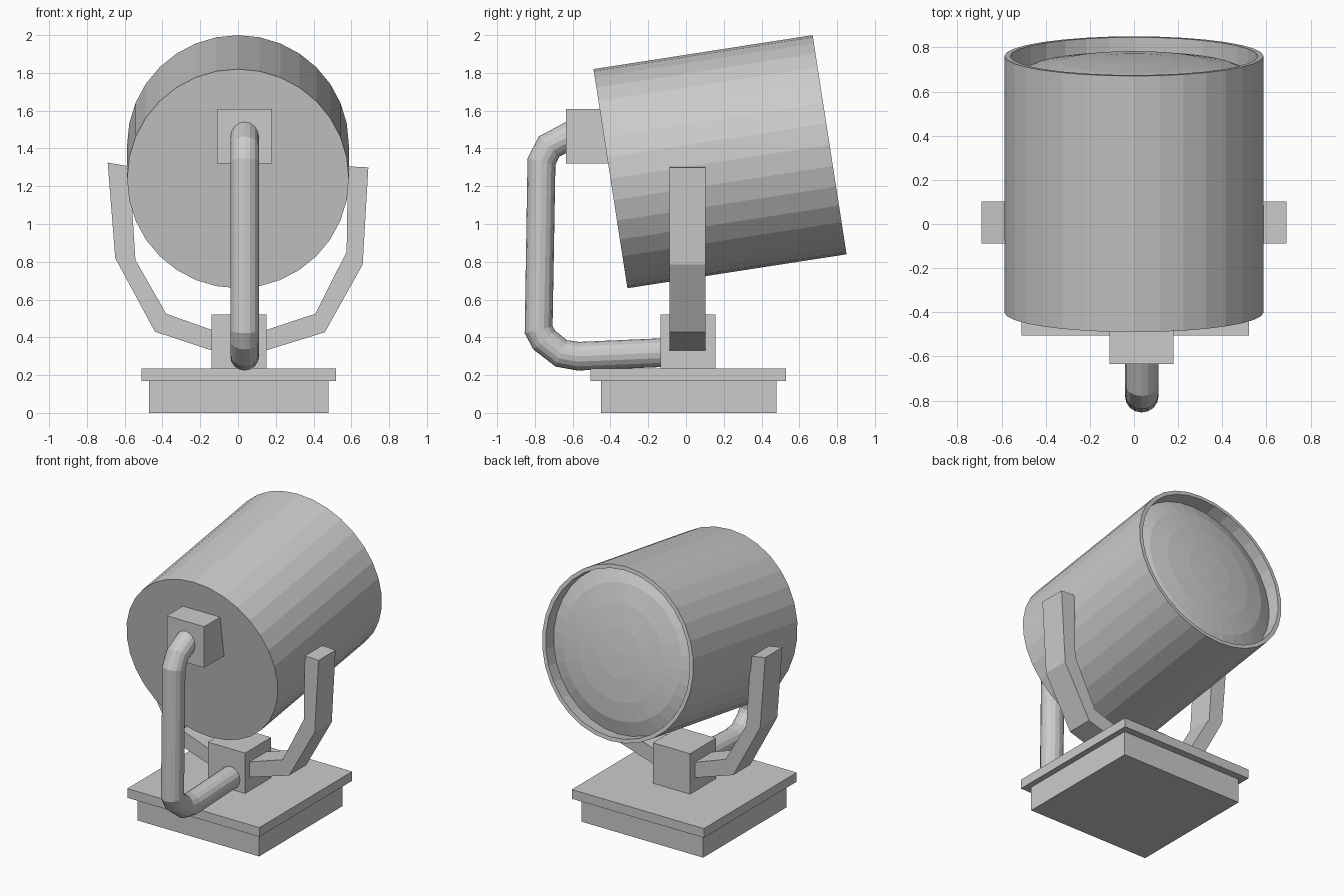
import bpy, bmesh
from math import radians, tau
from mathutils import Vector, Matrix

if "Cube" in bpy.data.objects:
    bpy.data.objects.remove(bpy.data.objects["Cube"])


def add_mesh(name, bm):
    bmesh.ops.recalc_face_normals(bm, faces=bm.faces)
    mesh = bpy.data.meshes.new(name)
    bm.to_mesh(mesh)
    bm.free()
    obj = bpy.data.objects.new(name, mesh)
    bpy.context.collection.objects.link(obj)
    return obj


def box(name, lo, hi):
    lo, hi = Vector(lo), Vector(hi)
    bm = bmesh.new()
    bmesh.ops.create_cube(bm, size=1, matrix=Matrix.Translation((lo + hi) / 2) @ Matrix.Diagonal((hi - lo).to_4d()))
    return add_mesh(name, bm)


def lathe(name, profile, sides):
    bm = bmesh.new()
    verts = [bm.verts.new((0, r, h)) for r, h in profile]
    edges = [bm.edges.new(pair) for pair in zip(verts, verts[1:])]
    bmesh.ops.spin(bm, geom=verts + edges, cent=(0, 0, 0), axis=(0, 0, 1), angle=tau, steps=sides)
    bmesh.ops.remove_doubles(bm, verts=bm.verts, dist=0.0005)
    return add_mesh(name, bm)


def strap(name, outer, inner, y0, y1):
    # Bent bar: quad cross-sections joined along the path
    bm = bmesh.new()
    rings = [[bm.verts.new(p) for p in ((ox, y0, oz), (ox, y1, oz), (ix, y1, iz), (ix, y0, iz))]
             for (ox, oz), (ix, iz) in zip(outer, inner)]
    for a, b in zip(rings, rings[1:]):
        for i in range(4):
            j = (i + 1) % 4
            bm.faces.new((a[i], a[j], b[j], b[i]))
    bm.faces.new(rings[0])
    bm.faces.new(rings[-1])
    return add_mesh(name, bm)


# Stepped base and mounting blocks
box("base_block", (-0.47, -0.45, 0), (0.48, 0.48, 0.17))
box("base_plate", (-0.51, -0.505, 0.17), (0.52, 0.53, 0.235))
box("pivot_block", (-0.14, -0.135, 0.23), (0.15, 0.155, 0.52))
box("rear_block", (-0.11, -0.635, 1.32), (0.18, -0.345, 1.61))

# Lamp drum with a recessed rim and convex lens
drum = lathe("lamp_drum", [(0, 0), (0.587, 0), (0.587, 1.174), (0.56, 1.174), (0.56, 1.0)], 32)
lens = lathe("lens", [(0.56, 1.084), (0.46, 1.124), (0.33, 1.146), (0.17, 1.160), (0, 1.165)], 32)
for obj in (drum, lens):
    obj.location = (0, -0.40, 1.24)
    obj.rotation_euler = (radians(-81.2), 0, 0)

# Yoke carrying the drum
strap("yoke",
      [(-0.69, 1.325), (-0.65, 0.82), (-0.44, 0.43), (0, 0.285), (0.46, 0.427), (0.66, 0.785), (0.69, 1.30)],
      [(-0.575, 1.305), (-0.543, 0.81), (-0.38, 0.525), (0, 0.39), (0.41, 0.525), (0.575, 0.854), (0.582, 1.305)],
      -0.088, 0.102)

# Cable pipe from the rear block down to the pivot block
path = [(-0.55, 1.50), (-0.725, 1.41), (-0.765, 1.33), (-0.78, 0.44),
        (-0.75, 0.385), (-0.66, 0.315), (-0.57, 0.30), (-0.10, 0.32)]
curve = bpy.data.curves.new("cable_pipe", "CURVE")
curve.dimensions = "3D"
curve.bevel_depth = 0.076
curve.bevel_resolution = 6
curve.use_fill_caps = True
spline = curve.splines.new("POLY")
spline.points.add(len(path) - 1)
for point, (y, z) in zip(spline.points, path):
    point.co = (0.035, y, z, 1)
spline.use_smooth = False
pipe = bpy.data.objects.new("cable_pipe", curve)
bpy.context.collection.objects.link(pipe)
